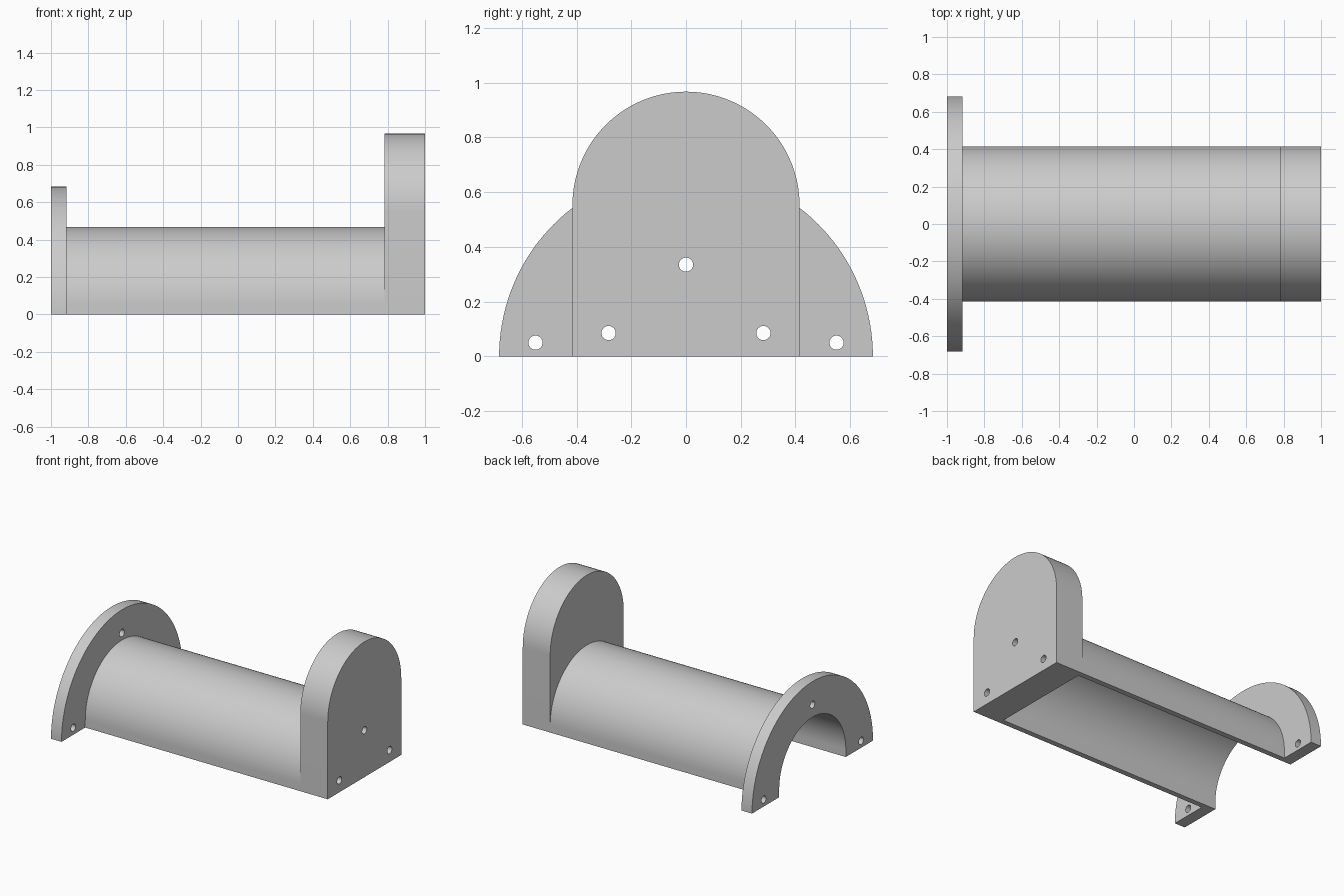
import bpy, bmesh
from math import sin, cos, pi, radians

cube = bpy.data.objects.get("Cube")
if cube:
    bpy.data.objects.remove(cube, do_unlink=True)

GREY = (0.6, 0.6, 0.6, 1)
mat = bpy.data.materials.new("light grey")
mat.use_nodes = True
mat.diffuse_color = GREY
mat.node_tree.nodes["Principled BSDF"].inputs["Base Color"].default_value = GREY

# Main dimensions
X_END, X_FLANGE, X_WALL = 1.0, -0.917, 0.783
R_OUT, R_IN, R_FLANGE, R_HOLE = 0.415, 0.376, 0.683, 0.026
Z_AXIS, Z_WALL = 0.052, 0.552


def arc(radius, z, steps=72):
    """Half circle from +y over the top to -y."""
    return [(radius * cos(pi * i / steps), z + radius * sin(pi * i / steps))
            for i in range(steps + 1)]


def arch(radius, z):
    """Half circle on straight legs that reach the ground."""
    legs = [(radius, 0)] if z > 0 else []
    return legs + arc(radius, z) + [(-y, b) for y, b in legs]


def circle(y, z, radius, steps=32):
    return [(y + radius * cos(2 * pi * i / steps), z + radius * sin(2 * pi * i / steps))
            for i in range(steps)]


def prism(name, profile, x0, x1, caps=True):
    """Extrude a (y, z) outline along x."""
    bm = bmesh.new()
    a, b = ([bm.verts.new((x, y, z)) for y, z in profile] for x in (x0, x1))
    n = len(profile)
    for i in range(n):
        j = (i + 1) % n
        bm.faces.new((a[i], a[j], b[j], b[i]))
    if caps:
        bm.faces.new(a[::-1])
        bm.faces.new(b)
    bmesh.ops.recalc_face_normals(bm, faces=bm.faces)
    mesh = bpy.data.meshes.new(name)
    bm.to_mesh(mesh)
    bm.free()
    mesh.materials.append(mat)
    obj = bpy.data.objects.new(name, mesh)
    bpy.context.collection.objects.link(obj)
    return obj


def drill(obj, centres, x0, x1):
    """Cut round holes through a plate along x."""
    bpy.context.view_layer.objects.active = obj
    for y, z in centres:
        cutter = prism("hole_cutter", circle(y, z, R_HOLE), x0 - 0.05, x1 + 0.05)
        cutter.hide_render = True
        mod = obj.modifiers.new("hole", 'BOOLEAN')
        mod.operation, mod.solver, mod.object = 'DIFFERENCE', 'EXACT', cutter
        bpy.ops.object.modifier_apply(modifier=mod.name)
        bpy.data.objects.remove(cutter, do_unlink=True)


inner = arch(R_IN, Z_AXIS)[::-1]

# Half-round trough cover, open below; its ends are closed by the plates
trough = prism("trough", arch(R_OUT, Z_AXIS) + inner, X_FLANGE, X_WALL, caps=False)

# Thin half-disc flange with the trough opening and three screw holes
flange = prism("end_flange", arch(R_FLANGE, 0) + inner, -X_END, X_FLANGE)
drill(flange, [(-0.55, 0.05), (0.55, 0.05), (0, 0.517)], -X_END, X_FLANGE)

# Thick round-topped end wall with three screw holes
wall = prism("end_wall", arch(R_OUT, Z_WALL), X_WALL, X_END)
drill(wall, [(-0.283, 0.085), (0.283, 0.085), (0, 0.335)], X_WALL, X_END)

# Smooth the curved faces and keep the edges crisp
for obj in (trough, flange, wall):
    bpy.ops.object.select_all(action='DESELECT')
    obj.select_set(True)
    bpy.context.view_layer.objects.active = obj
    bpy.ops.object.shade_smooth_by_angle(angle=radians(30))
